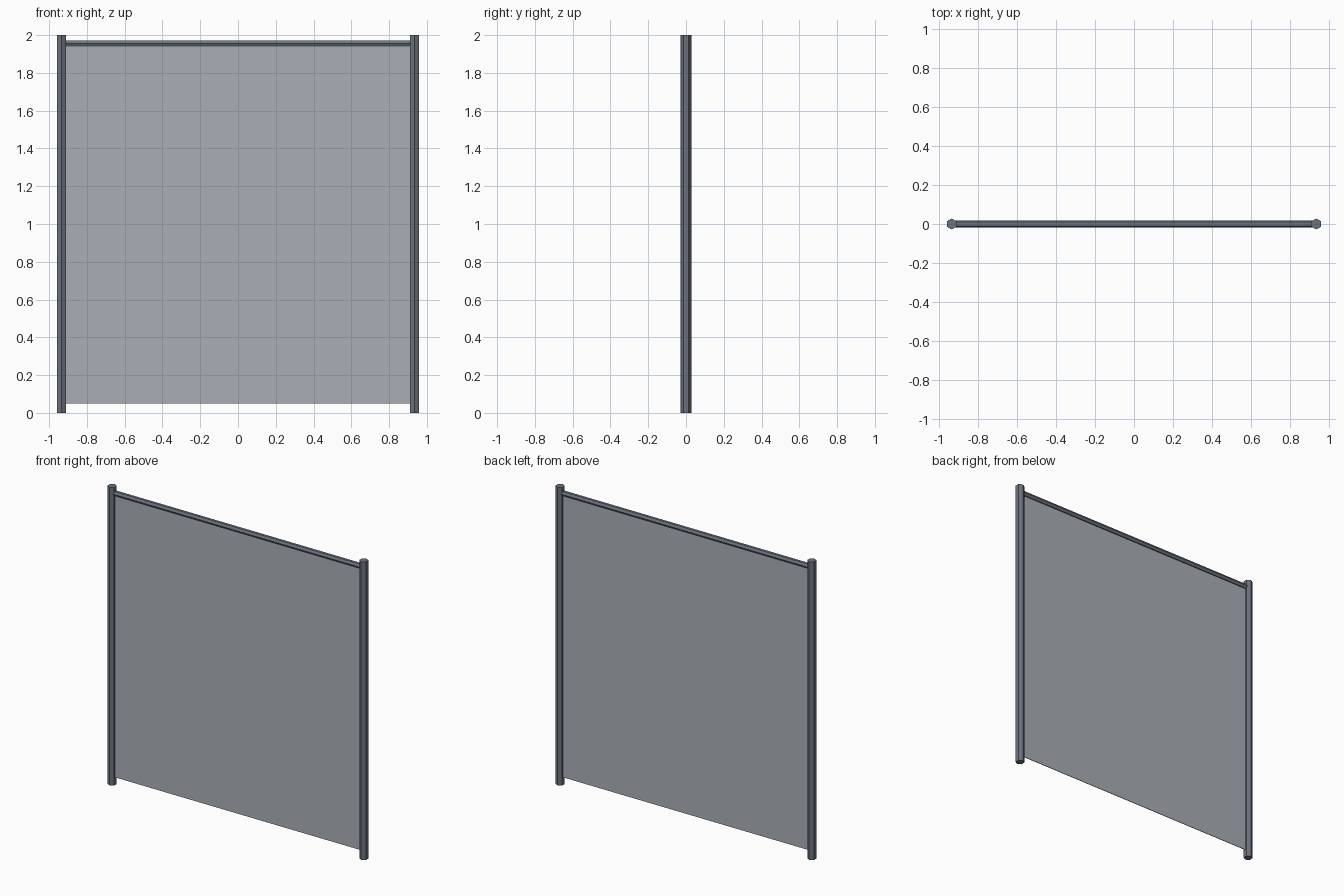
import bpy
from math import pi

cube = bpy.data.objects.get("Cube")
if cube:
    bpy.data.objects.remove(cube, do_unlink=True)


def material(name, colour):
    mat = bpy.data.materials.new(name)
    mat.use_nodes = True
    mat.diffuse_color = (*colour, 1)
    mat.node_tree.nodes["Principled BSDF"].inputs["Base Color"].default_value = (*colour, 1)
    return mat


steel = material("dark steel", (0.15, 0.175, 0.21))
glass = material("pale grey panel", (0.40, 0.43, 0.47))


def hex_bar(name, radius, length, location, rotation):
    bpy.ops.mesh.primitive_cylinder_add(vertices=6, radius=radius, depth=length,
                                        location=location, rotation=rotation)
    bar = bpy.context.object
    bar.name = name
    bar.data.materials.append(steel)


# Upright posts at both ends
post_x = 0.934
for side, sign in (("left", 1), ("right", -1)):
    hex_bar(side + "_post", 0.028, 2, (sign * post_x, 0, 1), (0, 0, 0))

# Top rail between the posts
hex_bar("top_rail", 0.018, 2 * post_x, (0, 0, 1.955), (0, pi / 2, 0))

# Thin panel hung below the rail, clear of the ground
bottom, top = 0.05, 1.95
bpy.ops.mesh.primitive_cube_add(size=1, location=(0, 0, (bottom + top) / 2))
panel = bpy.context.object
panel.name = "panel"
panel.scale = (2 * post_x, 0.004, top - bottom)
panel.data.materials.append(glass)
